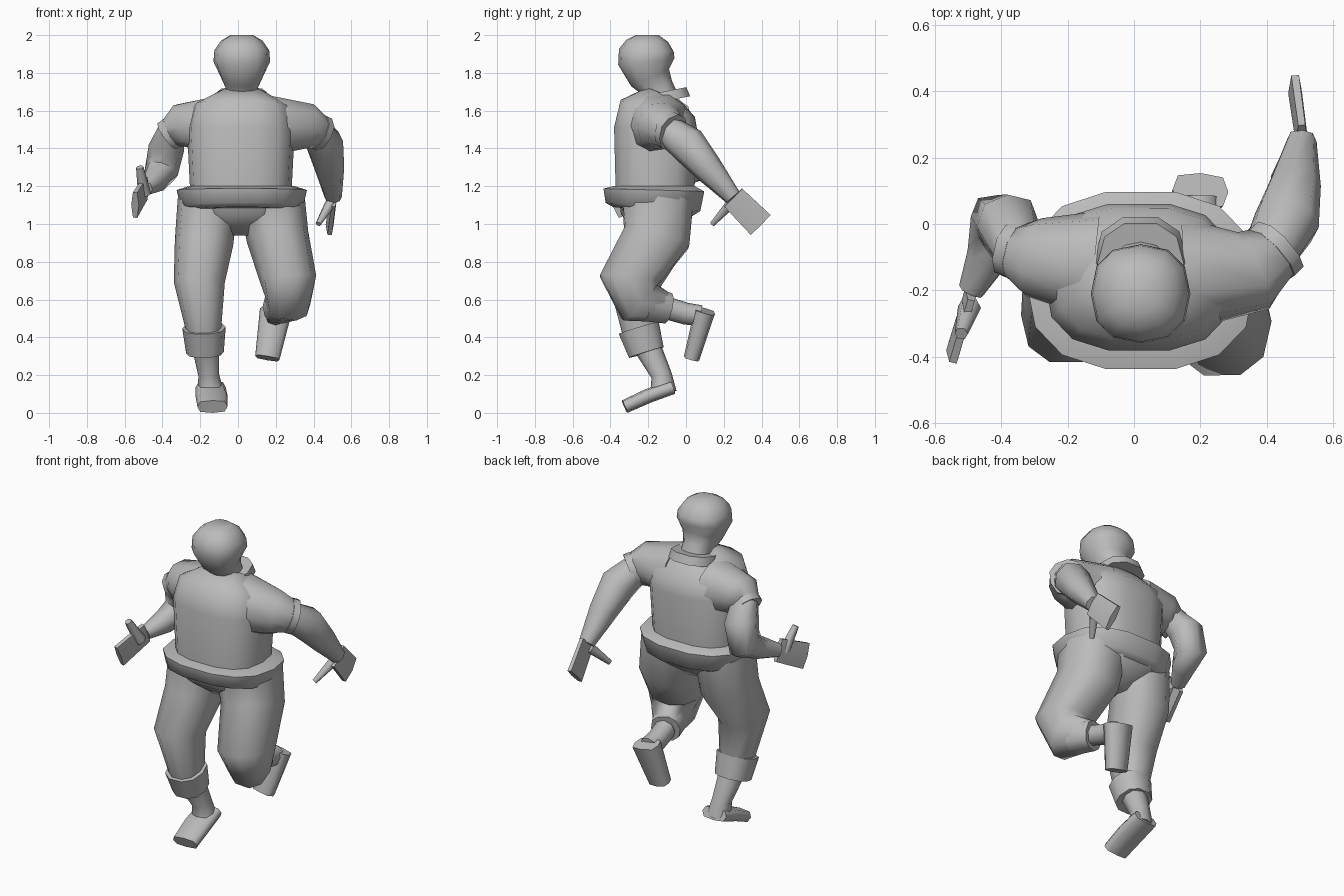
import bpy, bmesh, math
from mathutils import Vector

if "Cube" in bpy.data.objects:
    bpy.data.objects.remove(bpy.data.objects["Cube"], do_unlink=True)

GREY = (0.5, 0.5, 0.5, 1)
clay = bpy.data.materials.new("plain grey")
clay.use_nodes = True
clay.diffuse_color = GREY
clay.node_tree.nodes["Principled BSDF"].inputs["Base Color"].default_value = GREY

ACROSS = Vector((1, 0, 0))
FORWARD = Vector((0, 1, 0))


def rounded(value, power):
    """Push a sine or cosine outward so that an oval becomes squarer."""
    return math.copysign(abs(value) ** power, value)


def tube(name, path, radii, depth=1.0, side=ACROSS, sides=10, power=0.85):
    """Skin oval rings along a path. Each ring halves the bend at its point,
    is as wide as its radius along side, and depth times that the other way."""
    points = [Vector(point) for point in path]
    bm = bmesh.new()
    rings = []
    for index, (point, radius) in enumerate(zip(points, radii)):
        before = points[max(index - 1, 0)]
        after = points[min(index + 1, len(points) - 1)]
        along = ((point - before).normalized() + (after - point).normalized()).normalized()
        wide = (side - along * side.dot(along)).normalized()
        deep = along.cross(wide) * depth
        ring = []
        for step in range(sides):
            angle = math.tau * step / sides
            offset = wide * rounded(math.cos(angle), power) + deep * rounded(math.sin(angle), power)
            ring.append(bm.verts.new(point + offset * radius))
        rings.append(ring)
    bm.faces.new(rings[0])
    bm.faces.new(rings[-1])
    for lower, upper in zip(rings, rings[1:]):
        for step in range(sides):
            following = (step + 1) % sides
            bm.faces.new((lower[step], lower[following], upper[following], upper[step]))
    bmesh.ops.recalc_face_normals(bm, faces=bm.faces)
    mesh = bpy.data.meshes.new(name)
    bm.to_mesh(mesh)
    bm.free()
    mesh.materials.append(clay)
    part = bpy.data.objects.new(name, mesh)
    bpy.context.collection.objects.link(part)
    bpy.ops.object.select_all(action="DESELECT")
    part.select_set(True)
    bpy.context.view_layer.objects.active = part
    bpy.ops.object.shade_smooth_by_angle(angle=math.radians(65))


def profile(name, x, path, radii, **shape):
    """Tube whose path lies in one fore-and-aft plane."""
    tube(name, [(x, y, z) for y, z in path], radii, **shape)


# Head leaning forward on the neck
profile("head", .02,
        [(-.12, 1.64), (-.15, 1.72), (-.19, 1.775), (-.21, 1.86), (-.21, 1.92), (-.205, 1.97), (-.205, 2)],
        [.09, .085, .11, .15, .145, .11, .06], sides=12)

# Shirt, collar and flared hem that hangs lower behind
trunk = dict(depth=.79, sides=14)
tube("shirt", [(.015, -.165, 1.1), (.015, -.16, 1.5), (.02, -.15, 1.61), (.02, -.12, 1.69)],
     [.265, .285, .26, .12], power=.75, **trunk)
profile("collar", .02, [(-.11, 1.65), (-.12, 1.7)], [.14, .13])
profile("hem", .02, [(-.17, 1.2), (-.17, 1.18), (-.175, 1.09), (-.178, 1.065)],
        [.28, .345, .325, .27], power=.8, **trunk)

# Joints of the raised left leg and the standing right leg
left_hip = Vector((.18, -.15, 1.12))
left_thigh = Vector((.21, -.155, .93))
left_knee = Vector((.265, -.295, .71))
left_kneecap = Vector((.265, -.25, .59))
left_calf = Vector((.21, -.1, .555))
left_heel = Vector((.2, .1, .54))
right_hip = Vector((-.16, -.15, 1.12))
right_thigh = Vector((-.18, -.17, .9))
right_knee = Vector((-.205, -.275, .69))
right_calf = Vector((-.18, -.24, .42))
right_ankle = Vector((-.155, -.13, .2))
right_heel = Vector((-.145, -.07, .135))

# Trousers with rolled cuffs
profile("trouser_seat", .02, [(-.15, 1.15), (-.15, 1.05), (-.15, .94)], [.29, .27, .08], depth=.75)
tube("left_trouser_leg", [left_hip, left_thigh, left_knee, left_kneecap, left_calf],
     [.175, .165, .15, .12, .07], depth=1.12)
tube("right_trouser_leg", [right_hip, right_thigh, right_knee, right_calf],
     [.16, .155, .135, .09], depth=1.1)
tube("left_trouser_cuff", [left_kneecap.lerp(left_calf, .25), left_calf], [.1, .085])
tube("right_trouser_cuff", [right_calf + Vector((0, -.01, .03)), (-.175, -.21, .32)], [.115, .1])

# Shins and feet
tube("left_shin", [left_calf, (.2, 0, .525), (.2, .08, .515)], [.06, .058, .055], sides=8)
tube("left_foot", [left_heel, (.155, .03, .29)], [.085, .065], depth=.65, sides=8, power=.6)
tube("right_shin", [right_calf, right_ankle, (-.145, -.12, .11)], [.08, .055, .07], sides=8)
tube("right_foot", [right_heel, (-.14, -.2, .09), (-.135, -.325, .033)],
     [.08, .085, .08], depth=.45, sides=8, power=.6)


def sleeve(name, shoulder, bend, opening, radii):
    """Short sleeve with a band around its opening."""
    tube(name, [shoulder, bend, opening], radii, side=FORWARD)
    end = Vector(opening)
    hang = (end - Vector(bend)).normalized()
    rim = radii[-1] * 1.1
    tube(name + "_band", [end - hang * .02, end + hang * .02], [rim, rim], side=FORWARD)


def arm(name, path, radii, fingertip, thumb, thumb_radii):
    """Bare arm ending in a flat mitten hand and a thumb; thumb is its two ends."""
    tube(name + "_arm", path, radii, sides=8)
    tube(name + "_hand", [path[-1], fingertip], [.019, .021], depth=4, sides=6)
    tube(name + "_thumb", thumb, thumb_radii, sides=6)


# Left arm swings back, right arm swings forward
sleeve("left_sleeve", (.15, -.15, 1.52), (.36, -.14, 1.52), (.42, -.08, 1.49), [.17, .125, .09])
sleeve("right_sleeve", (-.12, -.12, 1.52), (-.3, -.1, 1.52), (-.355, -.08, 1.48), [.16, .12, .08])
arm("left",
    [(.4, -.1, 1.5), (.46, .01, 1.42), (.485, .12, 1.29), (.505, .25, 1.14)],
    [.08, .1, .078, .045],
    fingertip=(.485, .395, .995),
    thumb=[(.49, .24, 1.11), (.425, .14, 1)],
    thumb_radii=[.03, .015])
arm("right",
    [(-.35, -.08, 1.5), (-.38, 0, 1.4), (-.405, .01, 1.28), (-.44, -.1, 1.23), (-.49, -.2, 1.19)],
    [.075, .095, .09, .065, .04],
    fingertip=(-.545, -.385, 1.1),
    thumb=[(-.495, -.25, 1.16), (-.52, -.33, 1.3)],
    thumb_radii=[.035, .02])
